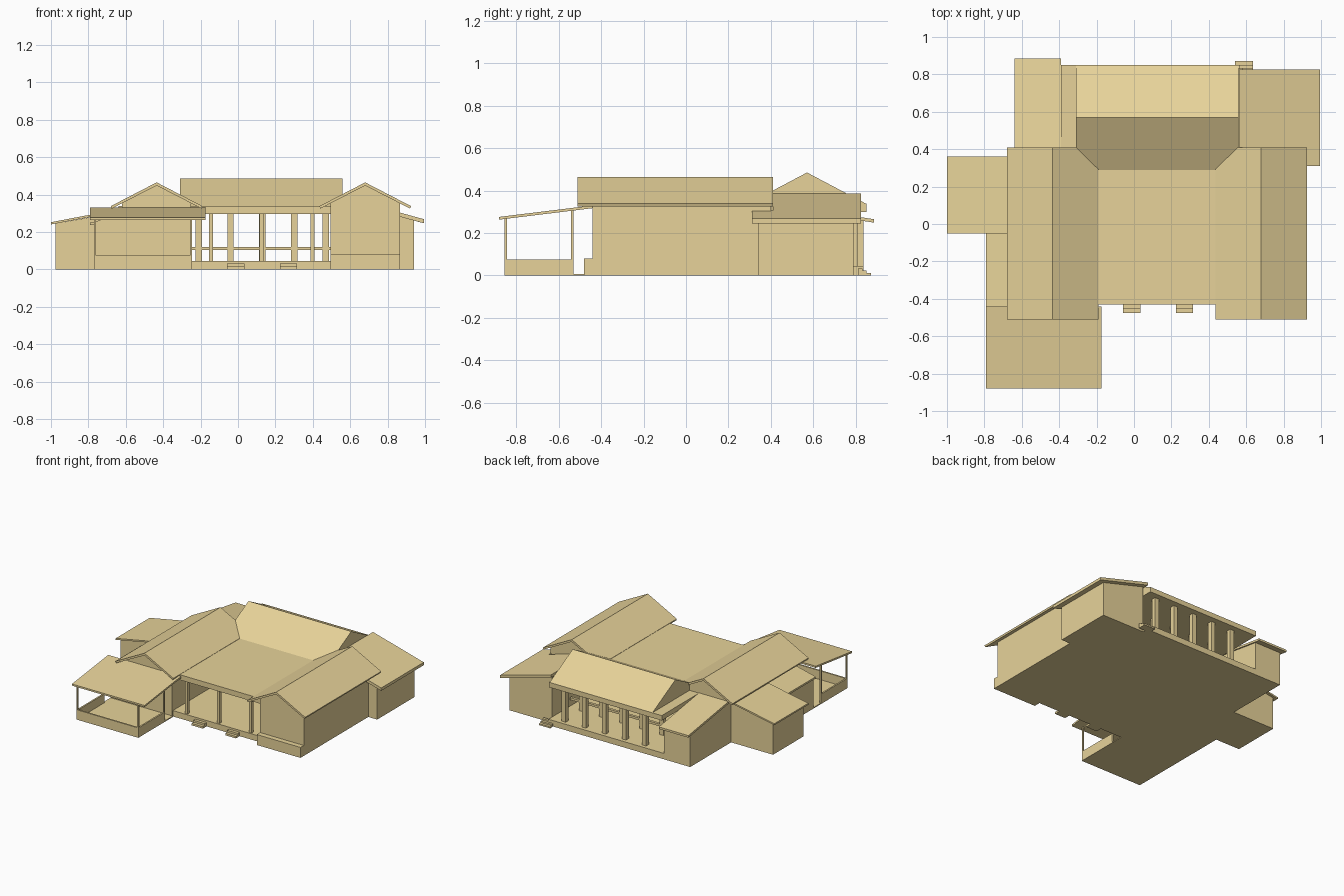
import bpy, bmesh

if "Cube" in bpy.data.objects:
    bpy.data.objects.remove(bpy.data.objects["Cube"])

mat = bpy.data.materials.new("sandstone")
mat.diffuse_color = (0.80, 0.65, 0.32, 1)
mat.use_nodes = True
mat.node_tree.nodes["Principled BSDF"].inputs["Base Color"].default_value = mat.diffuse_color


def prism(name, pts, axis, a, b):
    """Extrude a profile: axis 'x' takes (y, z) points, axis 'y' takes (x, z) points."""
    bm = bmesh.new()
    place = (lambda p, t: (t, p[0], p[1])) if axis == 'x' else (lambda p, t: (p[0], t, p[1]))
    lo = [bm.verts.new(place(p, a)) for p in pts]
    hi = [bm.verts.new(place(p, b)) for p in pts]
    bm.faces.new(lo)
    bm.faces.new(hi)
    for i in range(len(pts)):
        j = (i + 1) % len(pts)
        bm.faces.new((lo[i], lo[j], hi[j], hi[i]))
    bmesh.ops.recalc_face_normals(bm, faces=bm.faces[:])
    me = bpy.data.meshes.new(name)
    bm.to_mesh(me)
    bm.free()
    me.materials.append(mat)
    ob = bpy.data.objects.new(name, me)
    bpy.context.collection.objects.link(ob)
    return ob


def box(name, x0, x1, y0, y1, z0, z1):
    return prism(name, [(x0, z0), (x1, z0), (x1, z1), (x0, z1)], 'y', y0, y1)


def lean_roof(name, axis, p, q, a, b, t):
    """Sloped slab whose top runs from p to q."""
    return prism(name, [p, q, (q[0], q[1] - t), (p[0], p[1] - t)], axis, a, b)


def steps(name, x0, x1, y_in, y_out, top, n=2):
    for i in range(n):
        edge = y_in + (y_out - y_in) * (i + 1) / n
        box(f"{name}_{i}", x0, x1, min(y_in, edge), max(y_in, edge), 0, top * (n - i) / (n + 1))


# Two gabled side wings
for side, cx in (("left", -0.435), ("right", 0.68)):
    w, h = 0.185, 0.245
    prism(side + "_wing_walls", [(cx - w, 0), (cx + w, 0), (cx + w, 0.355), (cx, 0.452), (cx - w, 0.355)],
          'y', -0.44, 0.40)
    prism(side + "_wing_roof", [(cx - h, 0.338), (cx, 0.465), (cx + h, 0.338), (cx + h - 0.005, 0.325),
                                (cx, 0.448), (cx - h + 0.005, 0.325)], 'y', -0.51, 0.41)
box("right_wing_planter", 0.495, 0.865, -0.48, -0.44, 0, 0.08)

# Central hall: floor, flat roof and back gable
box("hall_floor", -0.25, 0.5, -0.43, 0.40, 0, 0.045)
box("back_floor", -0.40, 0.58, 0.38, 0.835, 0, 0.045)
box("flat_roof", -0.25, 0.5, -0.43, 0.42, 0.295, 0.335)
box("back_ceiling", -0.39, 0.565, 0.40, 0.85, 0.30, 0.338)
prism("back_gable_roof", [(0.29, 0.337), (0.57, 0.485), (0.85, 0.337)], 'x', -0.31, 0.56)

# Colonnades
for i in range(5):
    x = -0.21 + 0.17 * i
    for row, y in (("back", 0.79), ("inner", 0.58)):
        box(f"{row}_column_{i}", x - 0.017, x + 0.017, y - 0.017, y + 0.017, 0.045, 0.31)
for i in range(3):
    x = -0.145 + 0.272 * i
    box(f"front_column_{i}", x - 0.011, x + 0.011, -0.42, -0.398, 0.045, 0.31)
box("inner_rail", -0.25, 0.57, 0.57, 0.59, 0.103, 0.12)

# Entrance steps
steps("left_front_steps", -0.06, 0.035, -0.43, -0.475, 0.045)
steps("right_front_steps", 0.225, 0.315, -0.43, -0.475, 0.045)
steps("back_steps", 0.54, 0.635, 0.81, 0.872, 0.045, 3)

# Back right annex, roof falling to the right
prism("back_right_walls", [(0.58, 0), (0.94, 0), (0.94, 0.272), (0.58, 0.37)], 'y', 0.34, 0.79)
lean_roof("back_right_roof_rear", 'y', (0.565, 0.385), (0.995, 0.268), 0.41, 0.825, 0.022)
lean_roof("back_right_roof_side", 'y', (0.86, 0.305), (0.995, 0.268), 0.31, 0.41, 0.022)

# Back left annex, roof falling to the back
prism("back_left_walls", [(0.38, 0), (0.835, 0), (0.835, 0.26), (0.38, 0.325)], 'x', -0.62, -0.40)
lean_roof("back_left_roof", 'x', (0.40, 0.34), (0.885, 0.265), -0.64, -0.39, 0.016)

# Left annex and side strip, roofs falling to the left
prism("left_annex_walls", [(-0.975, 0), (-0.62, 0), (-0.62, 0.31), (-0.975, 0.245)], 'y', -0.03, 0.34)
lean_roof("left_annex_roof", 'y', (-1.0, 0.252), (-0.62, 0.325), -0.05, 0.36, 0.012)
prism("side_room_walls", [(-0.77, 0), (-0.62, 0), (-0.62, 0.28), (-0.77, 0.245)], 'y', -0.44, -0.03)
lean_roof("side_room_roof", 'y', (-0.79, 0.25), (-0.62, 0.29), -0.44, -0.05, 0.014)

# Front porch: floor, parapets, posts and roof
box("porch_floor", -0.77, -0.245, -0.85, -0.43, 0, 0.008)
box("porch_front_parapet", -0.77, -0.245, -0.855, -0.843, 0, 0.075)
for side, x in (("left", -0.77), ("right", -0.257)):
    box(side + "_porch_parapet", x, x + 0.012, -0.85, -0.53, 0, 0.075)
    for end, y, top in (("front", -0.855, 0.27), ("rear", -0.542, 0.31)):
        box(f"{side}_{end}_porch_post", x, x + 0.012, y, y + 0.012, 0.0, top)
lean_roof("porch_roof", 'x', (-0.88, 0.276), (-0.44, 0.33), -0.79, -0.175, 0.013)
